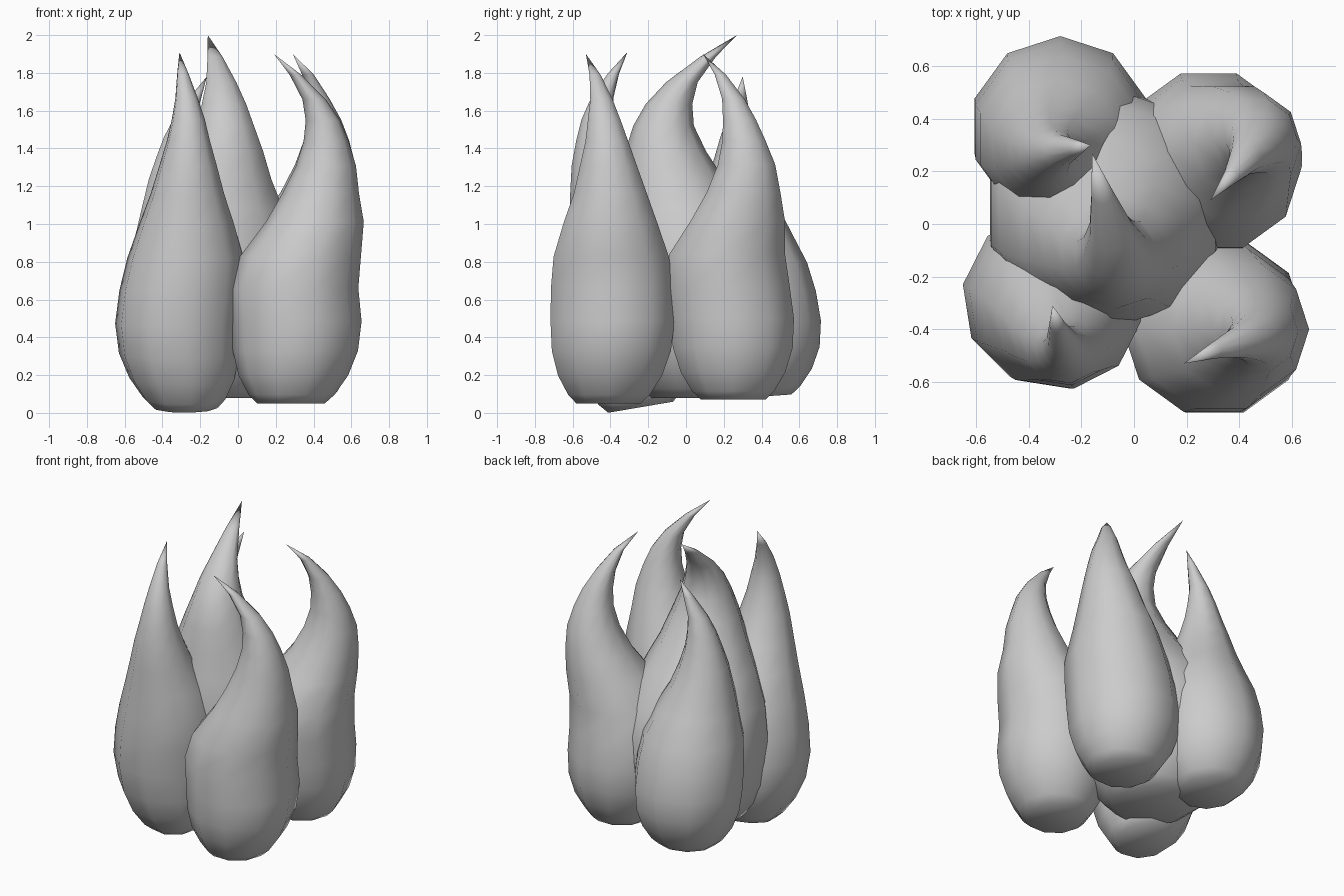
import bpy, bmesh, math

SIDES = 10

# Remove the default cube only
cube = bpy.data.objects.get("Cube")
if cube:
    bpy.data.objects.remove(cube, do_unlink=True)

grey = bpy.data.materials.new("soft_grey")
grey.use_nodes = True
COLOUR = (0.6, 0.6, 0.6, 1)
grey.diffuse_color = COLOUR
grey.node_tree.nodes["Principled BSDF"].inputs["Base Color"].default_value = COLOUR

# Teardrop outline shared by all flames: (height fraction, relative radius)
TEARDROP = [(0, .52), (.025, .66), (.08, .84), (.15, .96), (.235, 1), (.33, .99), (.42, .93),
            (.52, .75), (.6, .59), (.68, .46), (.75, .345), (.81, .265), (.87, .18), (.94, .09)]


def spine_at(path, z):
    """Smooth centre point of a bent spine, given as (z, x, y) stations."""
    last = len(path) - 1
    i = max(k for k in range(last) if path[k][0] <= z or k == 0)
    a, b = path[i], path[i + 1]
    before, after = path[max(i - 1, 0)], path[min(i + 2, last)]
    step = b[0] - a[0]
    t = (z - a[0]) / step
    point = []
    for axis in (1, 2):
        m0 = (b[axis] - before[axis]) / (b[0] - before[0]) * step
        m1 = (after[axis] - a[axis]) / (after[0] - a[0]) * step
        point.append((2*t**3 - 3*t**2 + 1) * a[axis] + (t**3 - 2*t**2 + t) * m0
                     + (3*t**2 - 2*t**3) * b[axis] + (t**3 - t**2) * m1)
    return point


def flame(name, radius, path, turn=0.0, tilt=0.0):
    """Closed teardrop swept along a bent spine; tilt slopes its base along y."""
    bm = bmesh.new()
    low, high = path[0][0], path[-1][0]
    rings = []
    for fraction, width in TEARDROP:
        z = low + fraction * (high - low)
        x, y = spine_at(path, z)
        r = radius * width
        slope = tilt * max(0, 1 - fraction / .3)
        ring = []
        for k in range(SIDES):
            a = turn + math.tau * (k + 0.5) / SIDES
            dy = r * math.sin(a)
            ring.append(bm.verts.new((x + r * math.cos(a), y + dy, z + slope * dy)))
        rings.append(ring)
    tip = bm.verts.new((path[-1][1], path[-1][2], high))
    bm.faces.new(reversed(rings[0]))
    for k in range(SIDES):
        n = (k + 1) % SIDES
        for lower, upper in zip(rings, rings[1:]):
            bm.faces.new((lower[k], lower[n], upper[n], upper[k]))
        bm.faces.new((rings[-1][k], rings[-1][n], tip))
    mesh = bpy.data.meshes.new(name)
    bm.to_mesh(mesh)
    bm.free()
    mesh.materials.append(grey)
    obj = bpy.data.objects.new(name, mesh)
    bpy.context.collection.objects.link(obj)
    bpy.ops.object.select_all(action='DESELECT')
    obj.select_set(True)
    bpy.context.view_layer.objects.active = obj
    bpy.ops.object.shade_smooth_by_angle(angle=math.radians(120))


# Four outer flames and the tall central one
HALF_TURN = math.pi / SIDES
flame("front_right_flame", .335, [
    (.03, -.28, -.24), (.45, -.32, -.28), (.8, -.28, -.315), (1, -.272, -.365),
    (1.2, -.267, -.43), (1.4, -.263, -.465), (1.6, -.265, -.46),
    (1.75, -.285, -.41), (1.91, -.31, -.31)], turn=HALF_TURN / 2, tilt=.17)
flame("front_left_flame", .345, [
    (.05, .28, -.41), (.45, .31, -.39), (.65, .295, -.39), (.8, .32, -.395),
    (.97, .395, -.4), (1.15, .435, -.4), (1.3, .465, -.41), (1.45, .465, -.42),
    (1.6, .435, -.44), (1.7, .375, -.455), (1.8, .295, -.485), (1.9, .19, -.53)],
    turn=HALF_TURN)
flame("back_left_flame", .347, [
    (.07, .3, .25), (.45, .285, .245), (.65, .285, .225), (.8, .305, .21), (1, .37, .27),
    (1.2, .44, .31), (1.35, .465, .32), (1.5, .465, .295), (1.6, .44, .27),
    (1.7, .41, .235), (1.8, .365, .175), (1.9, .29, .09)], turn=HALF_TURN)
flame("back_right_flame", .342, [
    (.085, -.27, .38), (.45, -.28, .375), (.7, -.28, .34), (.9, -.285, .305),
    (1.17, -.32, .275), (1.4, -.315, .27), (1.58, -.275, .28), (1.68, -.22, .29),
    (1.78, -.165, .3)], tilt=.07)
flame("central_flame", .465, [
    (.08, -.1, .055), (.5, -.105, .06), (.8, -.105, .05), (1.2, -.085, -.06),
    (1.4, -.07, -.11), (1.58, -.07, -.11), (1.76, -.09, -.015), (1.88, -.12, .11),
    (2, -.16, .27)])
